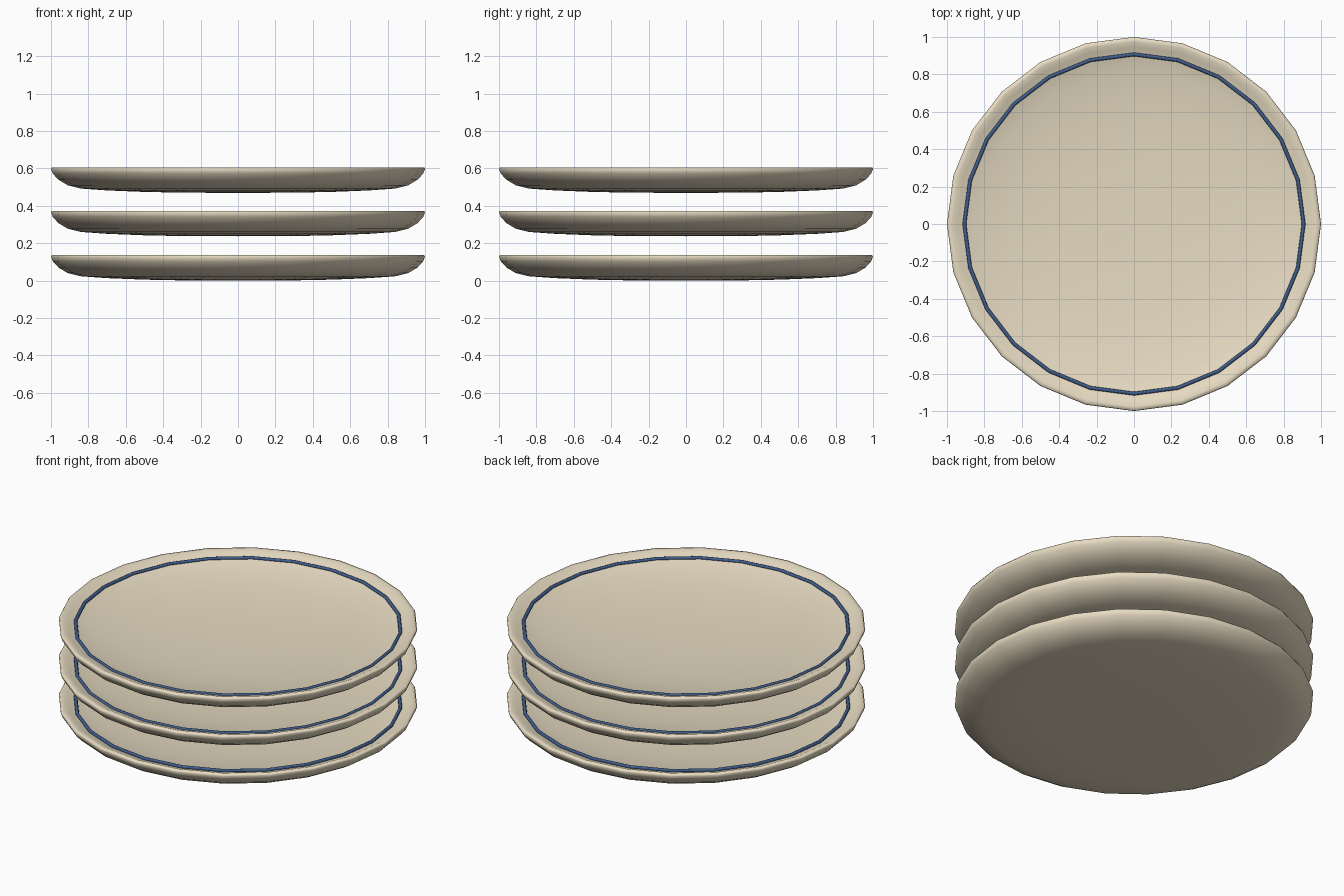
import bpy, bmesh, math

if "Cube" in bpy.data.objects:
    bpy.data.objects.remove(bpy.data.objects["Cube"])

SIDES = 24
STEP = 0.232


def material(name, color):
    m = bpy.data.materials.new(name)
    m.diffuse_color = color
    m.use_nodes = True
    m.node_tree.nodes["Principled BSDF"].inputs["Base Color"].default_value = m.diffuse_color
    return m


cream = material("cream_glaze", (0.80, 0.71, 0.54, 1))
blue = material("blue_glaze", (0.05, 0.11, 0.26, 1))

# Plate cross-section (radius, height): underside, rounded wall, lip, shallow dish
PROFILE = [(0, 0.005), (0.3, 0.006), (0.5, 0.01), (0.7, 0.018), (0.84, 0.028), (0.91, 0.045),
           (0.96, 0.075), (0.99, 0.108), (1.0, 0.132), (0.995, 0.141), (0.975, 0.141),
           (0.945, 0.129), (0.907, 0.115), (0.82, 0.094), (0.65, 0.071),
           (0.45, 0.056), (0.22, 0.048), (0, 0.046)]


def lathe(name, profile, z, mat, closed=False):
    bm = bmesh.new()
    verts = [bm.verts.new((r, 0, h + z)) for r, h in profile]
    pairs = list(zip(verts, verts[1:] + verts[:1]))
    edges = [bm.edges.new(p) for p in (pairs if closed else pairs[:-1])]
    bmesh.ops.spin(bm, geom=verts + edges, axis=(0, 0, 1), cent=(0, 0, 0),
                   angle=math.tau, steps=SIDES, use_duplicate=False)
    bmesh.ops.remove_doubles(bm, verts=bm.verts[:], dist=0.0005)
    bmesh.ops.recalc_face_normals(bm, faces=bm.faces[:])
    mesh = bpy.data.meshes.new(name)
    bm.to_mesh(mesh)
    bm.free()
    mesh.shade_smooth()
    mesh.materials.append(mat)
    obj = bpy.data.objects.new(name, mesh)
    bpy.context.collection.objects.link(obj)
    return obj


# Painted band: thin raised ring just inside the lip
BAND = [(0.907 + 0.010 * math.cos(a * math.tau / 8),
         0.118 + 0.010 * math.sin(a * math.tau / 8)) for a in range(8)]

# Three stacked plates, each with its band
for i, level in enumerate(("bottom", "middle", "top")):
    lathe(level + "_plate", PROFILE, i * STEP - 0.005 * (i == 0) + 0.0 * i, cream)
    lathe(level + "_band", BAND, i * STEP, blue, closed=True)
